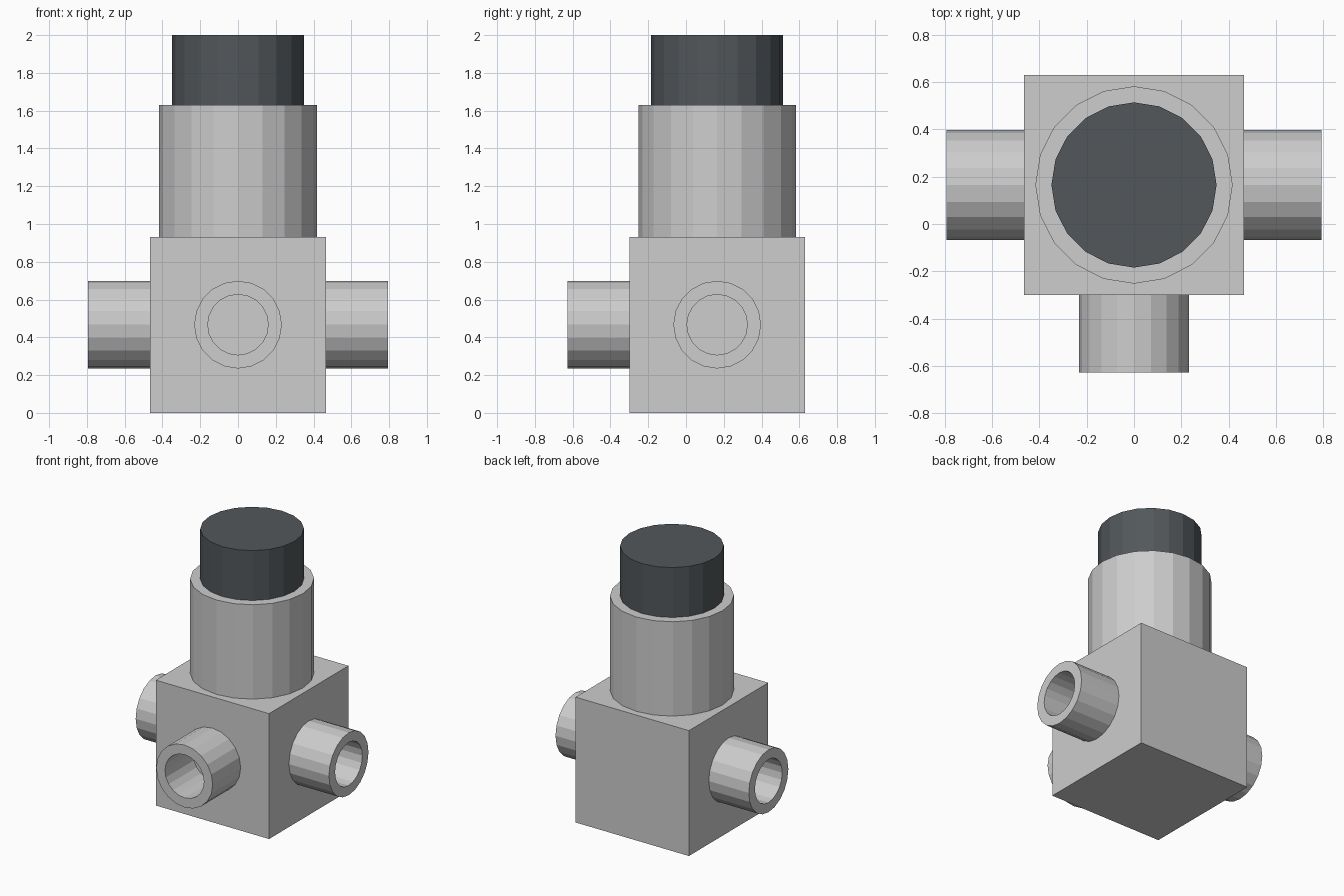
import bpy, bmesh
from math import pi
from mathutils import Matrix, Vector

if "Cube" in bpy.data.objects:
    bpy.data.objects.remove(bpy.data.objects["Cube"], do_unlink=True)

SIDES = 20
AXIS_Y = 0.165      # the body and stem share this centre line
BODY = 0.93         # edge length of the body
HALF = BODY / 2


def material(name, rgb):
    mat = bpy.data.materials.new(name)
    mat.use_nodes = True
    colour = (*rgb, 1)
    mat.diffuse_color = colour
    mat.node_tree.nodes["Principled BSDF"].inputs["Base Color"].default_value = colour
    return mat


def add_object(name, bm, mat):
    bmesh.ops.recalc_face_normals(bm, faces=bm.faces)
    mesh = bpy.data.meshes.new(name)
    bm.to_mesh(mesh)
    bm.free()
    mesh.materials.append(mat)
    obj = bpy.data.objects.new(name, mesh)
    bpy.context.collection.objects.link(obj)
    return obj


def cylinder(name, radius, bottom, top, mat):
    bm = bmesh.new()
    bmesh.ops.create_cone(bm, cap_ends=True, segments=SIDES,
                          radius1=radius, radius2=radius, depth=top - bottom,
                          matrix=Matrix.Translation((0, AXIS_Y, (bottom + top) / 2)))
    return add_object(name, bm, mat)


def pipe(name, outer, inner, length, location, turn, mat):
    # Spin a rectangular wall section around x, then turn it to its side
    bm = bmesh.new()
    section = [(0, outer), (length, outer), (length, inner), (0, inner)]
    verts = [bm.verts.new((x, r, 0)) for x, r in section]
    edges = [bm.edges.new((verts[i], verts[(i + 1) % 4])) for i in range(4)]
    bmesh.ops.spin(bm, geom=verts + edges, cent=(0, 0, 0), axis=(1, 0, 0),
                   angle=2 * pi, steps=SIDES)
    bmesh.ops.remove_doubles(bm, verts=bm.verts, dist=0.0001)
    obj = add_object(name, bm, mat)
    obj.location = location
    obj.rotation_euler.z = turn
    return obj


grey = material("light grey", (0.61, 0.61, 0.615))
dark = material("dark grey", (0.085, 0.097, 0.105))

# Cubic body
bm = bmesh.new()
bmesh.ops.create_cube(bm, size=BODY, matrix=Matrix.Translation((0, AXIS_Y, HALF)))
add_object("body", bm, grey)

# Stem and cap on top
cylinder("stem", 0.417, BODY, 1.63, grey)
cylinder("cap", 0.349, 1.63, 2.0, dark)

# Hollow pipes on the left, right and front
for side, turn in (("left", 0), ("right", pi), ("front", -pi / 2)):
    offset = Matrix.Rotation(turn, 3, "Z") @ Vector((HALF, 0, 0))
    pipe(side + "_pipe", 0.232, 0.16, 0.328,
         Vector((0, AXIS_Y, 0.467)) + offset, turn, grey)
